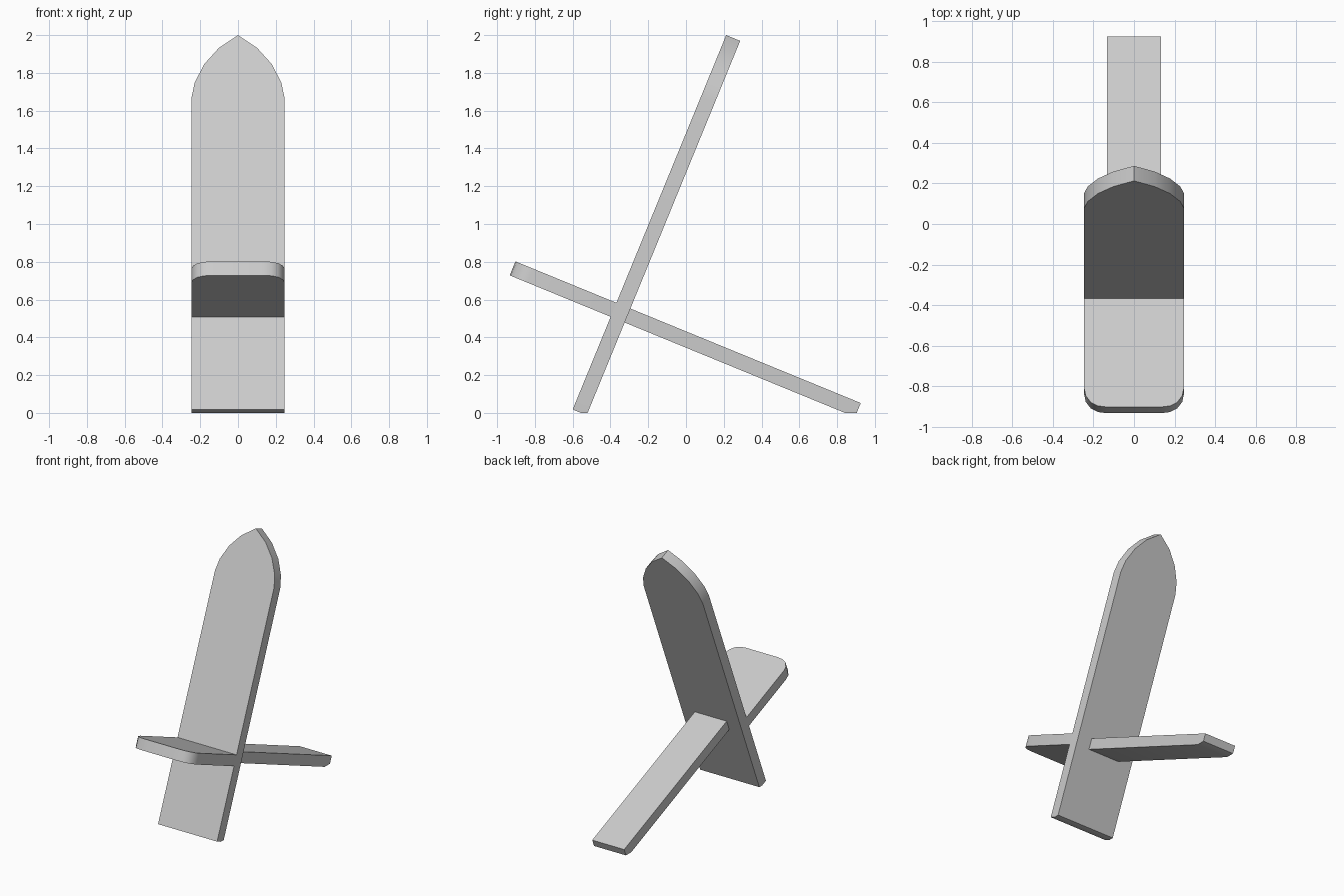
import bpy, bmesh, math
from mathutils import Vector

if "Cube" in bpy.data.objects:
    bpy.data.objects.remove(bpy.data.objects["Cube"])

TILT = math.radians(22.3)
S, C = math.sin(TILT), math.cos(TILT)
THICK = 0.08
W = 0.246          # half width of both boards
TONGUE = 0.133     # half width of the rear tongue


def board(name, half, origin, along, depth):
    """Mirror a half outline (x, distance), extrude it and trim at the ground."""
    outline = half + [(-x, d) for x, d in reversed(half) if x > 1e-6]
    o, a, n = Vector(origin), Vector(along), Vector(depth) * THICK
    bm = bmesh.new()
    verts = [bm.verts.new(o + a * d + Vector((x, 0, 0))) for x, d in outline]
    face = bm.faces.new(verts)
    ext = bmesh.ops.extrude_face_region(bm, geom=[face])
    moved = [v for v in ext["geom"] if isinstance(v, bmesh.types.BMVert)]
    bmesh.ops.translate(bm, vec=n, verts=moved)
    # Flat foot where the board meets the floor
    cut = bmesh.ops.bisect_plane(bm, geom=bm.verts[:] + bm.edges[:] + bm.faces[:],
                                 plane_co=(0, 0, 0), plane_no=(0, 0, -1),
                                 clear_outer=True)
    edges = [e for e in cut["geom_cut"] if isinstance(e, bmesh.types.BMEdge)]
    bmesh.ops.holes_fill(bm, edges=edges)
    bmesh.ops.recalc_face_normals(bm, faces=bm.faces[:])
    mesh = bpy.data.meshes.new(name)
    bm.to_mesh(mesh)
    bm.free()
    ob = bpy.data.objects.new(name, mesh)
    bpy.context.collection.objects.link(ob)
    bpy.ops.object.select_all(action='DESELECT')
    bpy.context.view_layer.objects.active = ob
    ob.select_set(True)
    bpy.ops.object.shade_smooth_by_angle(angle=math.radians(30))
    return ob


# Backrest: leaning board with a pointed arch top
length = 2.142
arch = [(W, 0.357), (0.229, 0.27), (0.178, 0.165), (0.102, 0.074), (0, 0)]
board("backrest", [(W, 0)] + [(x, length - d) for x, d in arch],
      (0, -0.60, 0.018), (0, S, C), (0, C, -S))

# Seat: rounded front, shoulders against the backrest, narrow tongue to the floor
front = [(0.133, 0), (0.178, 0.006), (0.213, 0.025), (0.238, 0.06), (W, 0.1)]
board("seat", front + [(W, 0.578), (TONGUE, 0.578), (TONGUE, 1.976)],
      (0, -0.903, 0.802), (0, C, -S), (0, -S, -C))
